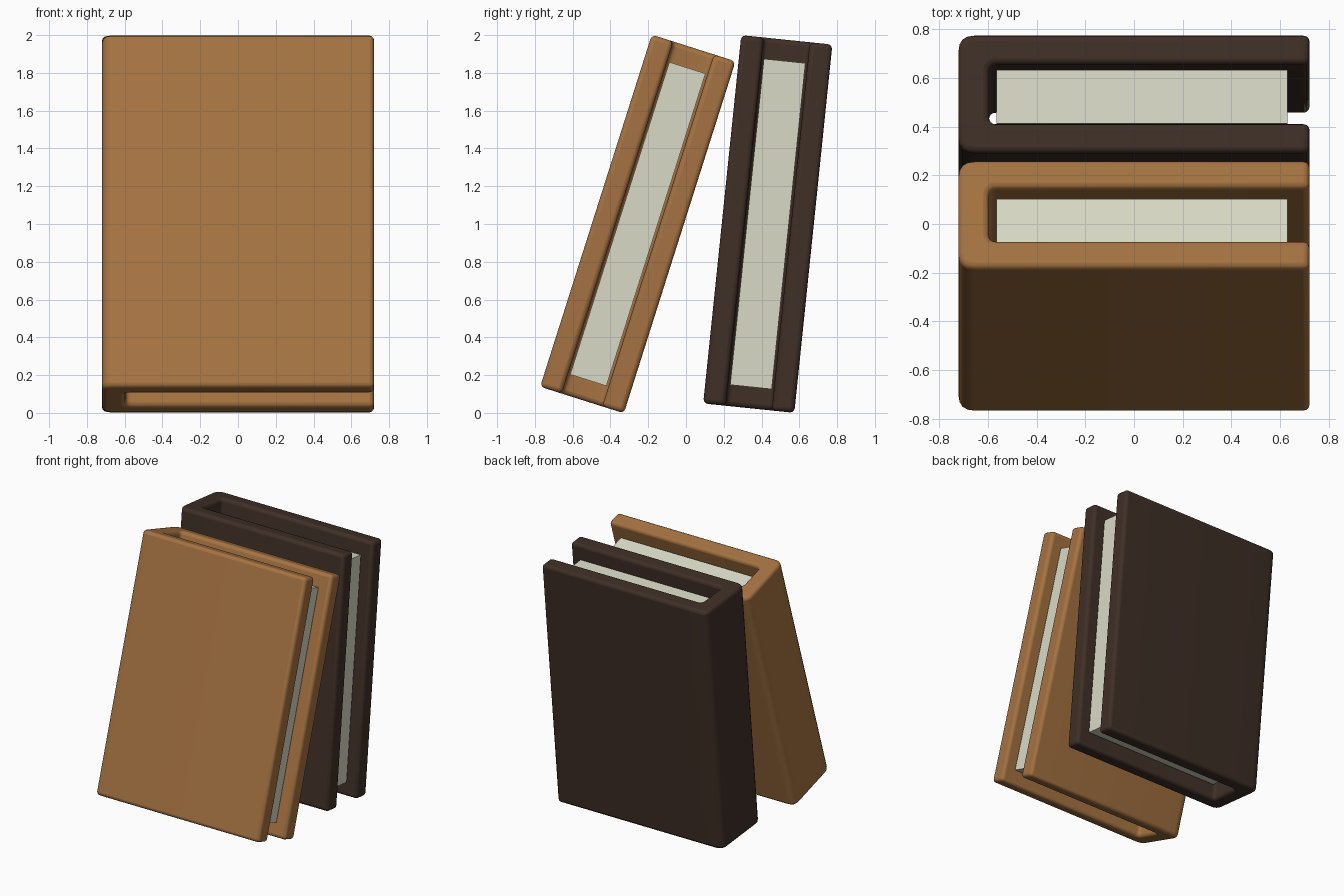
import bpy, bmesh, math
from mathutils import Vector

if "Cube" in bpy.data.objects:
    bpy.data.objects.remove(bpy.data.objects["Cube"])


def material(name, rgb):
    m = bpy.data.materials.new(name)
    m.diffuse_color = (*rgb, 1)
    m.use_nodes = True
    m.node_tree.nodes["Principled BSDF"].inputs["Base Color"].default_value = m.diffuse_color
    return m


TAN = material("tan leather", (0.375, 0.17, 0.054))
DARK = material("dark brown leather", (0.05, 0.029, 0.02))
PAPER = material("cream paper", (0.70, 0.70, 0.57))


def corner(prev, p, nxt, r, steps=3):
    """Round one profile corner with a short quadratic curve."""
    p = Vector(p)
    a = p + (Vector(prev) - p).normalized() * r
    b = p + (Vector(nxt) - p).normalized() * r
    return [a.lerp(p, t).lerp(p.lerp(b, t), t) for t in (i / steps for i in range(steps + 1))]


def extruded(name, outline, height, mat, bevel, tilt, place):
    """Extrude an x-y outline along z, soften its edges, then lean it back."""
    bm = bmesh.new()
    face = bm.faces.new([bm.verts.new((p[0], p[1], -height / 2)) for p in outline])
    ext = bmesh.ops.extrude_face_region(bm, geom=[face])
    verts = [g for g in ext["geom"] if isinstance(g, bmesh.types.BMVert)]
    bmesh.ops.translate(bm, verts=verts, vec=(0, 0, height))
    bmesh.ops.recalc_face_normals(bm, faces=bm.faces)
    me = bpy.data.meshes.new(name)
    bm.to_mesh(me)
    bm.free()
    me.materials.append(mat)
    ob = bpy.data.objects.new(name, me)
    bpy.context.collection.objects.link(ob)
    ob.rotation_euler.x = -tilt
    ob.location = place
    if bevel:
        mod = ob.modifiers.new("soft edges", "BEVEL")
        mod.width = bevel
        mod.segments = 3
        mod.limit_method = "ANGLE"
        mod.angle_limit = math.radians(40)
    bpy.ops.object.select_all(action="DESELECT")
    bpy.context.view_layer.objects.active = ob
    ob.select_set(True)
    bpy.ops.object.shade_smooth_by_angle(angle=math.radians(40))
    return ob


def book(name, mat, thick, length, tilt, place):
    h, g = thick / 2, thick / 2 - 0.12
    # U-shaped cover: spine at -x, open at +x
    pts = [(0.72, -h), (0.72, -g), (-0.595, -g), (-0.595, g),
           (0.72, g), (0.72, h), (-0.72, h), (-0.72, -h)]
    radii = [0, 0, 0.03, 0.03, 0, 0, 0.065, 0.065]
    outline = []
    for i, (p, r) in enumerate(zip(pts, radii)):
        outline += corner(pts[i - 1], p, pts[(i + 1) % 8], r, 4) if r else [p]
    extruded(name + "_cover", outline, length, mat, 0.025, tilt, place)
    # page block, set back from the cover edges
    w = g - 0.012
    extruded(name + "_pages", [(-0.565, -w), (0.63, -w), (0.63, w), (-0.565, w)],
             1.735, PAPER, 0, tilt, place)


book("leaning_book", TAN, 0.465, 1.955, math.radians(17.6), (0, -0.255, 1.0))
book("upright_book", DARK, 0.485, 1.96, math.radians(5.9), (0, 0.433, 1.0))
